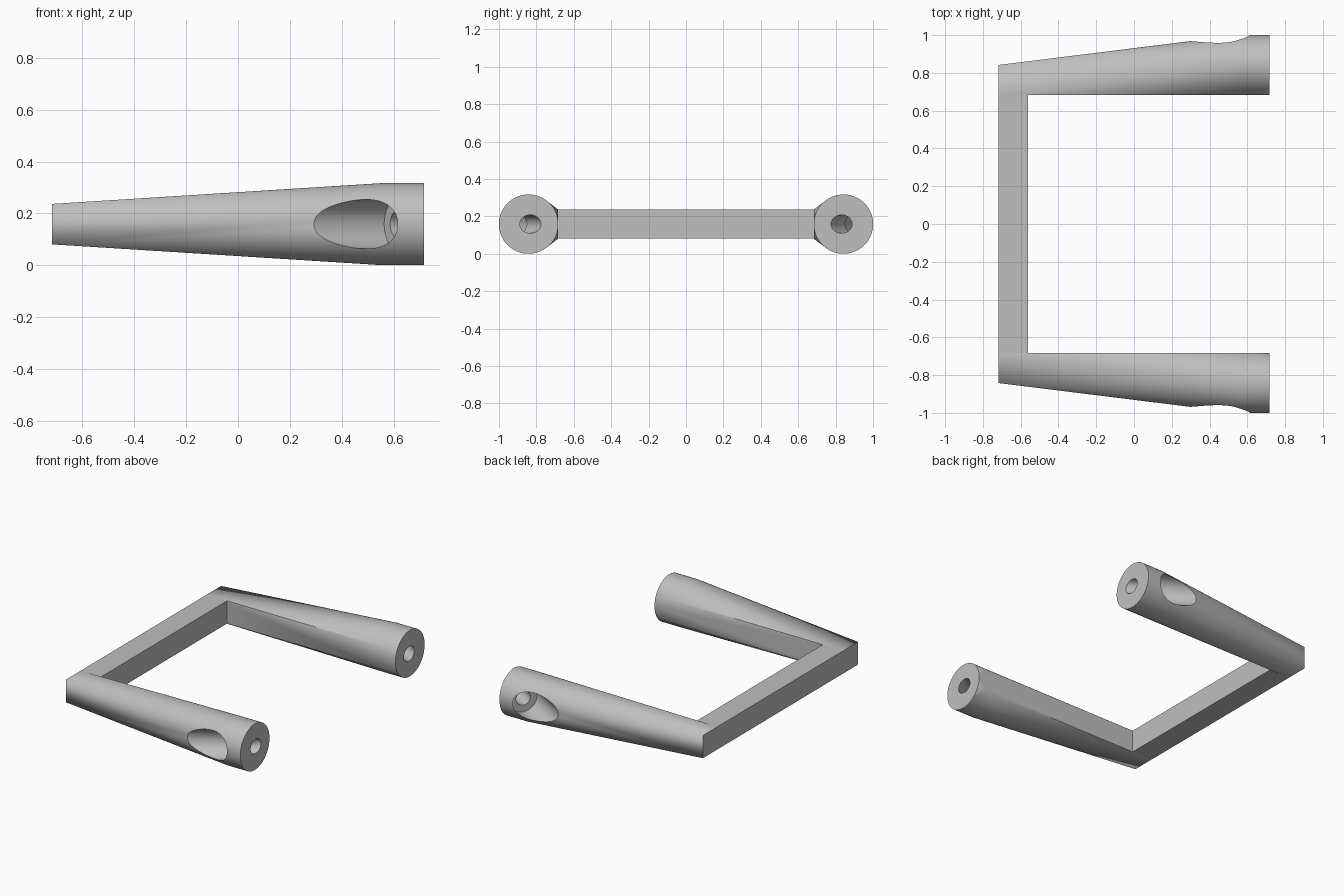
import bpy, bmesh
from math import sin, cos, pi, radians
from mathutils import Matrix, Vector

if "Cube" in bpy.data.objects:
    bpy.data.objects.remove(bpy.data.objects["Cube"], do_unlink=True)

END = 0.718               # half length along x
ARM_Y, MID_Z = 0.842, 0.1585
RADIUS, HALF = 0.1585, 0.078
TILT = radians(30)        # lean of the bolt axis

grey = bpy.data.materials.new("light_grey")
grey.use_nodes = True
color = (0.52, 0.52, 0.52, 1)
grey.diffuse_color = color
grey.node_tree.nodes["Principled BSDF"].inputs["Base Color"].default_value = color


def make_object(name, bm):
    bmesh.ops.recalc_face_normals(bm, faces=bm.faces)
    mesh = bpy.data.meshes.new(name)
    bm.to_mesh(mesh)
    bm.free()
    mesh.materials.append(grey)
    obj = bpy.data.objects.new(name, mesh)
    bpy.context.collection.objects.link(obj)
    return obj


def activate(obj):
    bpy.ops.object.select_all(action='DESELECT')
    obj.select_set(True)
    bpy.context.view_layer.objects.active = obj


def cut_cylinder(target, name, radius, start, end):
    """Subtract a cylinder running from start to end."""
    axis = end - start
    bm = bmesh.new()
    turn = axis.to_track_quat('Z', 'Y').to_matrix().to_4x4()
    bmesh.ops.create_cone(bm, cap_ends=True, segments=64, radius1=radius, radius2=radius,
                          depth=axis.length,
                          matrix=Matrix.Translation((start + end) / 2) @ turn)
    cutter = make_object(name, bm)
    cutter.hide_render = True
    activate(target)
    mod = target.modifiers.new(name, 'BOOLEAN')
    mod.operation, mod.solver, mod.object = 'DIFFERENCE', 'EXACT', cutter
    bpy.ops.object.modifier_apply(modifier=mod.name)
    bpy.data.objects.remove(cutter, do_unlink=True)


# Arm: square inner rail blended into a round end
bm = bmesh.new()
inner = ARM_Y - RADIUS
for x in (-END, 0.655):
    for y in (inner, ARM_Y):
        for z in (MID_Z - HALF, MID_Z + HALF):
            bm.verts.new((x, y, z))
SEGMENTS = 96
for x in (0.56, END):
    for i in range(SEGMENTS):
        a = 2 * pi * i / SEGMENTS
        bm.verts.new((x, ARM_Y + RADIUS * cos(a), MID_Z + RADIUS * sin(a)))
hull = bmesh.ops.convex_hull(bm, input=bm.verts)
unused = {v for v in hull["geom_interior"] + hull["geom_unused"]
          if isinstance(v, bmesh.types.BMVert)}
bmesh.ops.delete(bm, geom=list(unused), context='VERTS')
bmesh.ops.dissolve_limit(bm, angle_limit=radians(0.1), verts=bm.verts, edges=bm.edges)
arms = make_object("side_arms", bm)

# Slanted bolt hole and its wider access pocket
mouth = Vector((END, 0.832, MID_Z))
axis = Vector((-cos(TILT), sin(TILT), 0))
cut_cylinder(arms, "bolt_hole", 0.049, mouth - axis * 0.1, mouth + axis * 0.3)
cut_cylinder(arms, "bolt_pocket", 0.095, mouth + axis * 0.123, mouth + axis * 0.9)

# Second arm by mirroring
mod = arms.modifiers.new("mirror", 'MIRROR')
mod.use_axis = (False, True, False)
mod.use_mirror_merge = False
bpy.ops.object.modifier_apply(modifier=mod.name)
bpy.ops.object.shade_smooth_by_angle(angle=radians(25))

# Straight bar joining the arms
bm = bmesh.new()
size = (2 * HALF, 2 * inner, 2 * HALF)
bmesh.ops.create_cube(bm, size=1, matrix=Matrix.Translation((-END + HALF, 0, MID_Z))
                      @ Matrix.Diagonal((*size, 1)))
make_object("cross_bar", bm)
